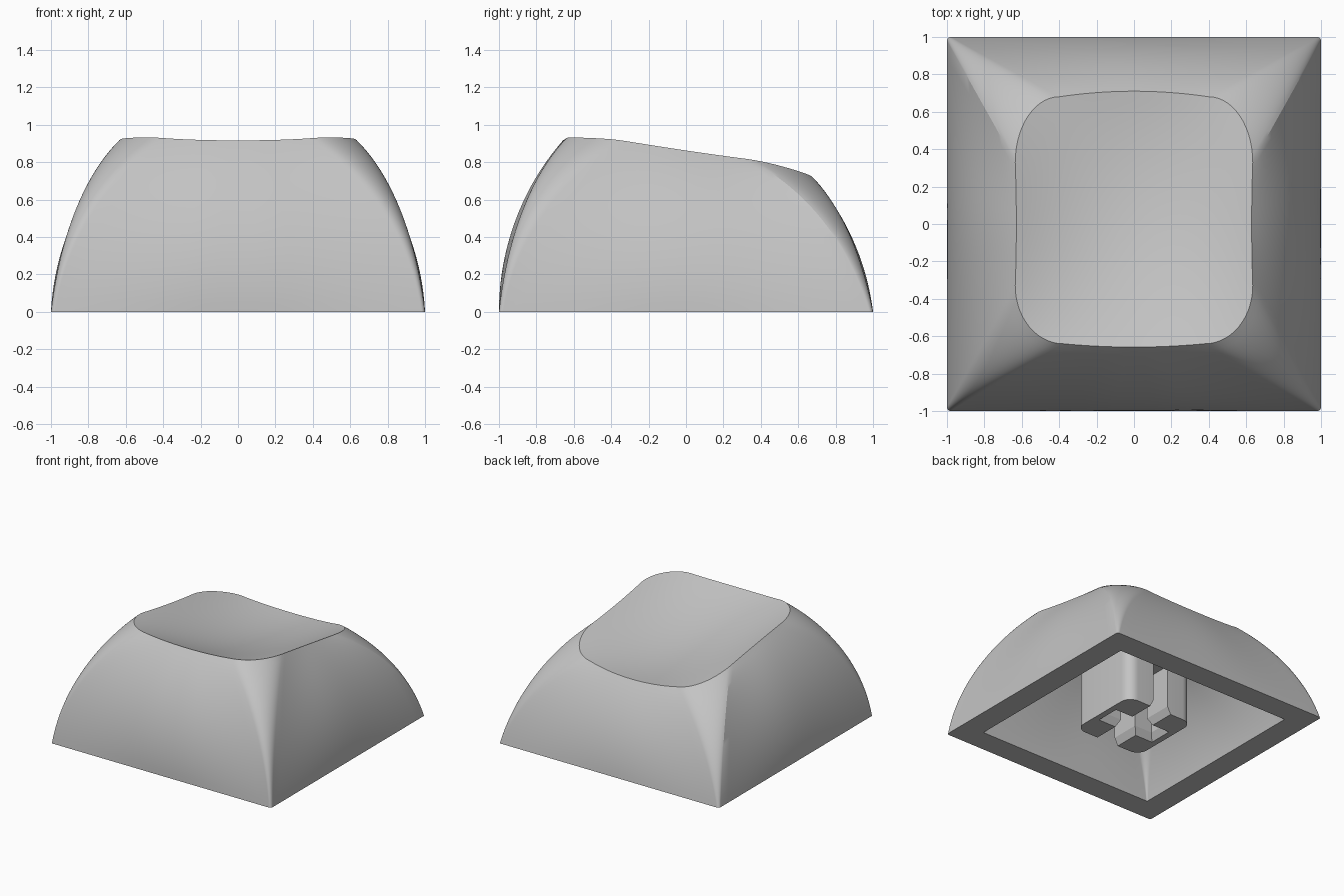
import bpy, bmesh
from math import sin, cos, pi, hypot, asin, atan2

if "Cube" in bpy.data.objects:
    bpy.data.objects.remove(bpy.data.objects["Cube"], do_unlink=True)

grey = bpy.data.materials.new("plain grey")
grey.use_nodes = True
grey.diffuse_color = (0.55, 0.55, 0.55, 1)
grey.node_tree.nodes["Principled BSDF"].inputs["Base Color"].default_value = (0.55, 0.55, 0.55, 1)

EDGE, CORNER, RISE, DISH = 20, 14, 20, 12
WALL_RADIUS = 1.35


def finish(bm, name):
    bmesh.ops.recalc_face_normals(bm, faces=bm.faces)
    mesh = bpy.data.meshes.new(name)
    bm.to_mesh(mesh)
    bm.free()
    mesh.materials.append(grey)
    obj = bpy.data.objects.new(name, mesh)
    bpy.context.collection.objects.link(obj)
    bpy.ops.object.select_all(action='DESELECT')
    obj.select_set(True)
    bpy.context.view_layer.objects.active = obj
    bpy.ops.object.shade_smooth_by_angle(angle=pi / 9)


def dish(x, y):
    """Height of the scooped, tilted top."""
    xx, yy = x * x, y * y
    return 0.72 - 0.18 * y + 0.36 * xx + 0.18 * yy - 0.44 * xx * yy + 0.08 * xx * y


def outline(corners, bows):
    """Closed outline: a quarter ellipse per corner, then a bowed edge.
    Each corner is (centre x, centre y, radius x, radius y)."""
    pts = []
    for i, (cx, cy, rx, ry) in enumerate(corners):
        for k in range(CORNER + 1):
            a = pi / 2 * (i + k / CORNER)
            pts.append((cx + rx * cos(a), cy + ry * sin(a)))
        nx, ny, nrx, nry = corners[(i + 1) % 4]
        a = pi / 2 * (i + 1)
        end = (nx + nrx * cos(a), ny + nry * sin(a))
        start = pts[-1]
        for k in range(1, EDGE):
            t = k / EDGE
            bow = bows[i] * 4 * t * (1 - t)
            pts.append((start[0] + (end[0] - start[0]) * t + cos(a) * bow,
                        start[1] + (end[1] - start[1]) * t + sin(a) * bow))
    return pts


def square(half, r):
    c = half - r
    return outline([(c, c, r, r), (-c, c, r, r), (-c, -c, r, r), (c, -c, r, r)], [0] * 4)


def bridge(bm, a, b):
    for i in range(len(a)):
        j = (i + 1) % len(a)
        bm.faces.new((a[i], a[j], b[j], b[i]))


def arch(p, q, h):
    """Points on a circular arc leaning in from p on the floor to q at height h."""
    inset = hypot(q[0] - p[0], q[1] - p[1])
    chord = hypot(inset, h)
    # never let the arc bulge outside its own foot
    rad = max(WALL_RADIUS, chord * chord / (2 * inset))
    half = asin(chord / (2 * rad))
    foot = atan2(inset, h) - half
    for k in range(1, RISE + 1):
        a = foot + 2 * half * k / RISE
        g = rad * (cos(foot) - cos(a)) / inset
        yield (p[0] + (q[0] - p[0]) * g, p[1] + (q[1] - p[1]) * g, rad * (sin(a) - sin(foot)))


def skin(bm, base, top, drop):
    """Arched walls from base to top outline, closed by the dished top."""
    first = prev = [bm.verts.new((x, y, 0)) for x, y in base]
    for level in zip(*(arch(p, q, dish(*q) - drop) for p, q in zip(base, top))):
        ring = [bm.verts.new(co) for co in level]
        bridge(bm, prev, ring)
        prev = ring
    for k in range(1, DISH):
        s = 1 - k / DISH
        ring = [bm.verts.new((x * s, y * s, dish(x * s, y * s) - drop)) for x, y in top]
        bridge(bm, prev, ring)
        prev = ring
    mid = bm.verts.new((0, 0, dish(0, 0) - drop))
    for i in range(len(prev)):
        bm.faces.new((prev[i], prev[(i + 1) % len(prev)], mid))
    return first


# Hollow cap: outer skin, inner skin and the flat rim joining them
top = outline([(0.4, 0.33, 0.235, 0.35), (-0.4, 0.33, 0.235, 0.35),
               (-0.38, -0.33, 0.255, 0.31), (0.38, -0.33, 0.255, 0.31)],
              [0.03, -0.006, 0.018, -0.006])
bm = bmesh.new()
outer = skin(bm, square(1, 0.02), top, 0)
inner = skin(bm, square(0.805, 0.008), [(x * 0.76, y * 0.76) for x, y in top], 0.19)
bridge(bm, outer, inner)
finish(bm, "cap_shell")


# Stem: solid block above, two slotted brackets with flared mouths below
def prism(bm, sections):
    rings = [[bm.verts.new((x, y, z)) for x, y in pts] for pts, z in sections]
    for a, b in zip(rings, rings[1:]):
        bridge(bm, a, b)
    bm.faces.new(rings[0])
    bm.faces.new(rings[-1])


HALF, ROUND, SLOT, ARM, DEPTH = 0.31, 0.09, 0.07, 0.23, 0.41


def arc(sy, start):
    c = HALF - ROUND
    return [(c + ROUND * cos(start + pi / 2 * k / 8),
             sy * c + ROUND * sin(start + pi / 2 * k / 8)) for k in range(9)]


right_side = arc(-1, -pi / 2) + arc(1, 0)
bm = bmesh.new()
block = right_side + [(-x, -y) for x, y in right_side]
prism(bm, [(block, DEPTH), (block, 0.64)])
finish(bm, "stem_block")


def bracket(side, flare):
    s, a = SLOT + flare, ARM + flare
    pts = [(s, -HALF)] + right_side + [(s, HALF), (s, s), (a, s), (a, -s), (s, -s)]
    return [(x * side, y) for x, y in pts]


for name, side in (("stem_bracket_left", 1), ("stem_bracket_right", -1)):
    bm = bmesh.new()
    prism(bm, [(bracket(side, 0.03), 0), (bracket(side, 0), 0.06), (bracket(side, 0), DEPTH)])
    finish(bm, name)
